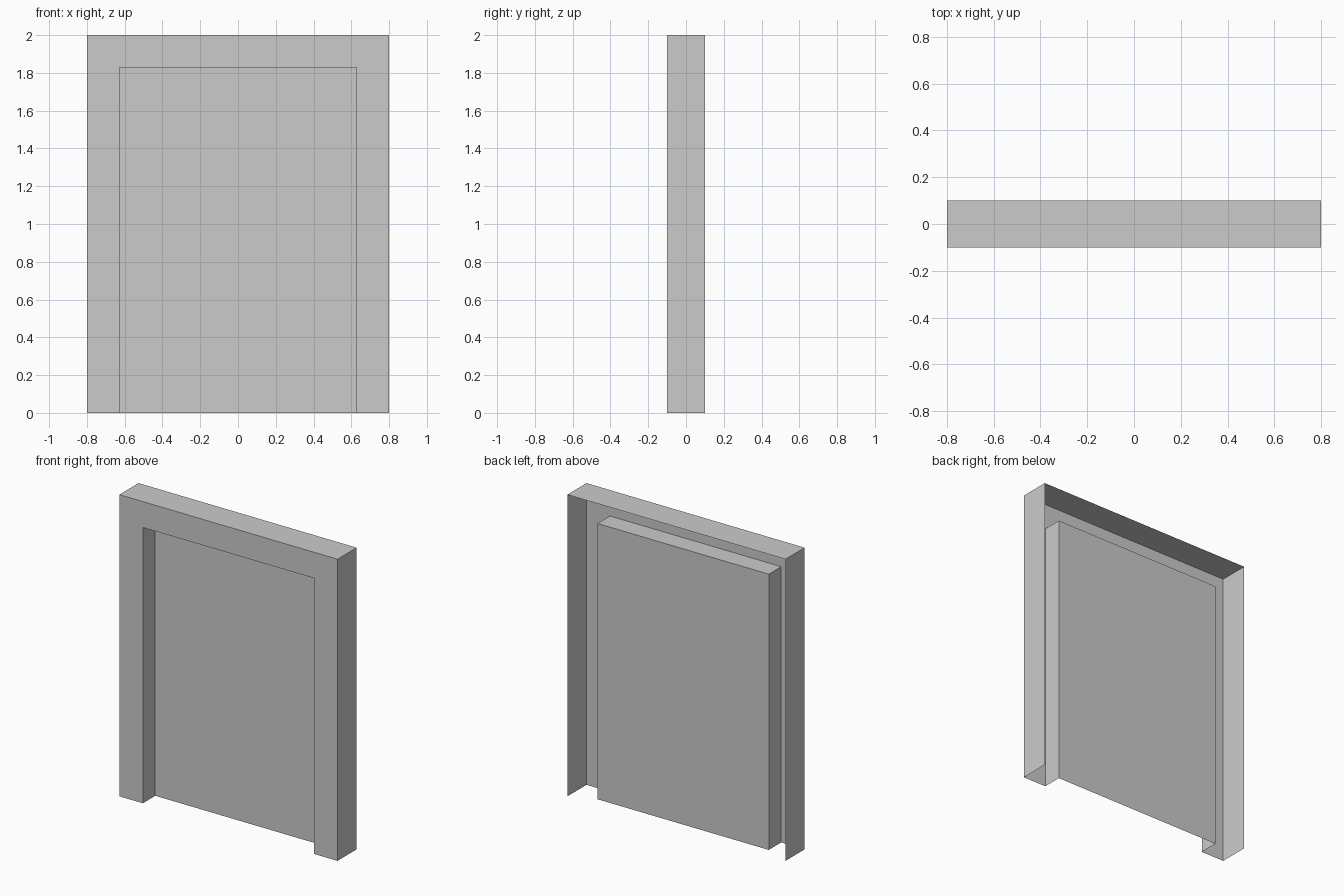
import bpy
import bmesh

if "Cube" in bpy.data.objects:
    bpy.data.objects.remove(bpy.data.objects["Cube"])

# Outer size, frame border width and recess depth
HALF_W, HEIGHT, HALF_D = 0.8, 2.0, 0.1
BORDER, RECESS = 0.172, 0.13


def arch(bm, half_w, height, y):
    """Door-shaped outline, open at the floor."""
    pts = [(-half_w, 0), (-half_w, height), (half_w, height), (half_w, 0)]
    return [bm.verts.new((x, y, z)) for x, z in pts]


bm = bmesh.new()
inner_w, inner_h = HALF_W - BORDER, HEIGHT - BORDER

# Outer wall, front border and recess wall follow these outlines in turn
rows = [
    arch(bm, HALF_W, HEIGHT, HALF_D),
    arch(bm, HALF_W, HEIGHT, -HALF_D),
    arch(bm, inner_w, inner_h, -HALF_D),
    arch(bm, inner_w, inner_h, -HALF_D + RECESS),
]
for a, b in zip(rows, rows[1:]):
    for i in range(3):
        bm.faces.new((a[i], b[i], b[i + 1], a[i + 1]))

# Recessed door panel (back and underside of the shell stay open)
bm.faces.new(rows[-1][::-1])

mesh = bpy.data.meshes.new("door_frame")
bm.to_mesh(mesh)
bm.free()
door = bpy.data.objects.new("door_frame", mesh)
bpy.context.collection.objects.link(door)
